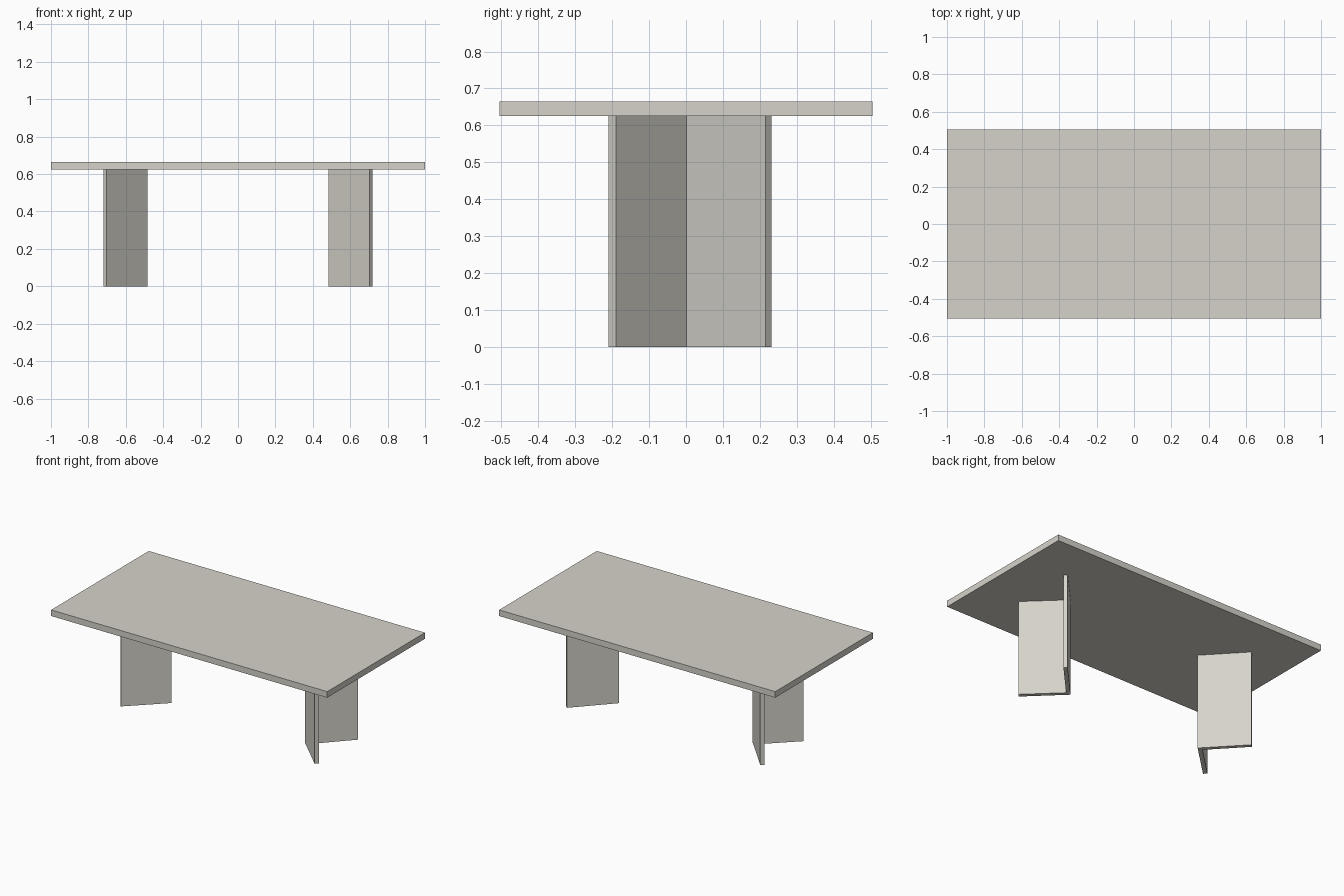
import bpy, bmesh

if "Cube" in bpy.data.objects:
    bpy.data.objects.remove(bpy.data.objects["Cube"])

TOP_Z0, TOP_Z1 = 0.625, 0.665

stone = bpy.data.materials.new("warm light grey")
stone.diffuse_color = (0.67, 0.65, 0.59, 1)
stone.use_nodes = True
stone.node_tree.nodes["Principled BSDF"].inputs["Base Color"].default_value = stone.diffuse_color


def prism(name, outline, z0, z1):
    """Extrude a flat outline in x, y from z0 up to z1."""
    bm = bmesh.new()
    base = bm.faces.new([bm.verts.new((x, y, z0)) for x, y in outline])
    ext = bmesh.ops.extrude_face_region(bm, geom=[base])
    verts = [g for g in ext["geom"] if isinstance(g, bmesh.types.BMVert)]
    bmesh.ops.translate(bm, verts=verts, vec=(0, 0, z1 - z0))
    bmesh.ops.recalc_face_normals(bm, faces=bm.faces)
    mesh = bpy.data.meshes.new(name)
    bm.to_mesh(mesh)
    bm.free()
    mesh.materials.append(stone)
    obj = bpy.data.objects.new(name, mesh)
    bpy.context.collection.objects.link(obj)
    return obj


# Rectangular slab top
prism("table_top", [(-1, -0.505), (1, -0.505), (1, 0.505), (-1, 0.505)], TOP_Z0, TOP_Z1)

# V-shaped legs: corner points inward, two panels open toward the table end
v_outline = [
    (0.484, 0.001),                     # outer corner
    (0.702, -0.21), (0.719, -0.19),     # front panel end
    (0.519, 0.002),                     # inner corner
    (0.718, 0.215), (0.70, 0.232),      # back panel end
]
for name, side in (("right_leg", 1), ("left_leg", -1)):
    prism(name, [(side * x, y) for x, y in v_outline], 0, TOP_Z0)
